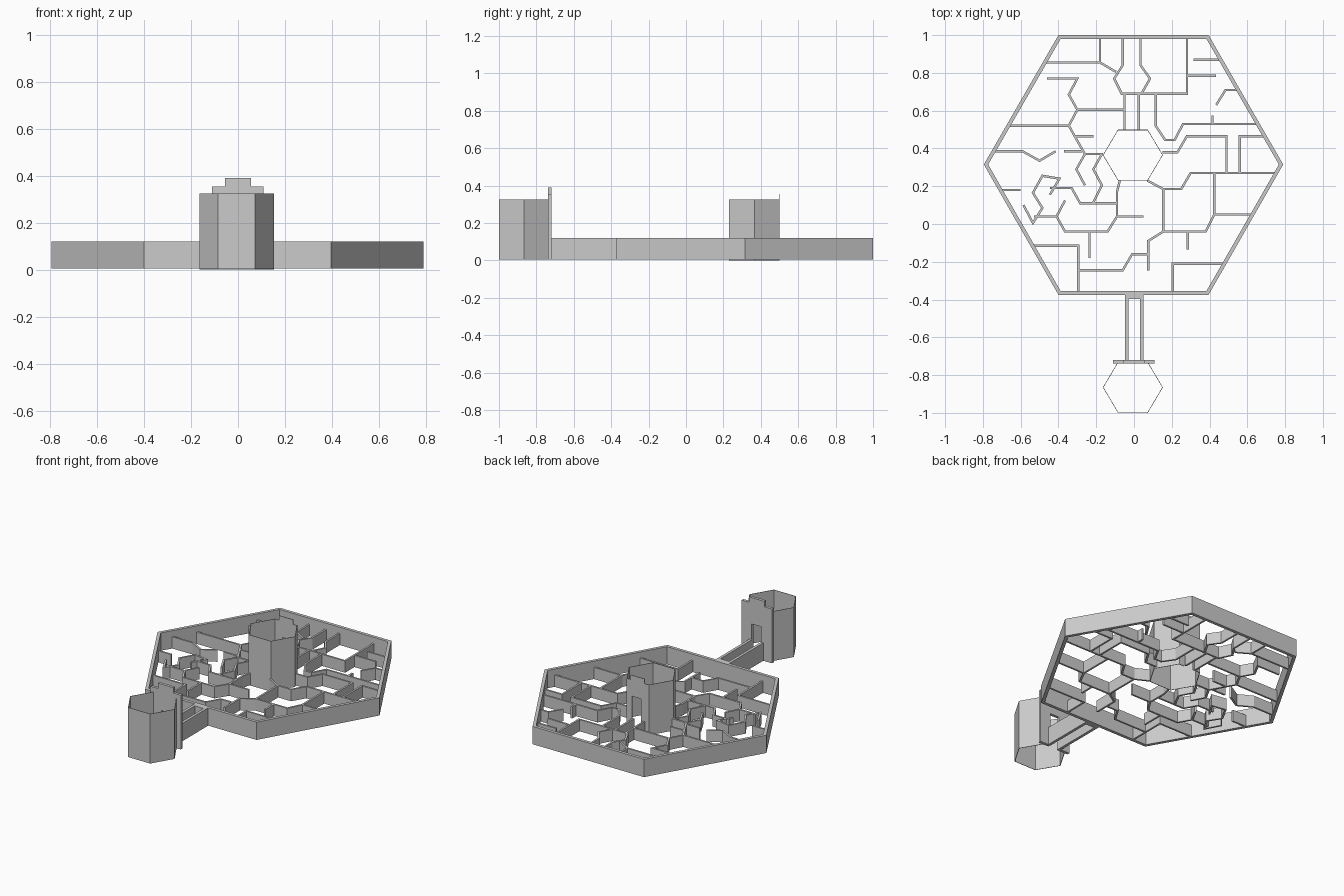
import bpy
import bmesh
from mathutils import Vector

cube = bpy.data.objects.get("Cube")
if cube:
    bpy.data.objects.remove(cube)

grey = bpy.data.materials.new("stone grey")
grey.use_nodes = True
colour = (0.6, 0.6, 0.6, 1)
grey.diffuse_color = colour
grey.node_tree.nodes["Principled BSDF"].inputs["Base Color"].default_value = colour

BASE = 0.005
RIM_TOP = 0.12
MAZE_TOP = 0.08
TOWER_TOP = 0.325


def finish(name, bm):
    bmesh.ops.recalc_face_normals(bm, faces=bm.faces)
    mesh = bpy.data.meshes.new(name)
    bm.to_mesh(mesh)
    bm.free()
    mesh.materials.append(grey)
    obj = bpy.data.objects.new(name, mesh)
    bpy.context.collection.objects.link(obj)
    return obj


def mitre(points, i, closed):
    """Sideways vector at a path point, lengthened at corners."""
    n = len(points)
    sides = []
    for a, b in ((i - 1, i), (i, i + 1)):
        if closed or (a >= 0 and b < n):
            d = (points[b % n] - points[a % n]).normalized()
            sides.append(Vector((-d.y, d.x)))
    total = sum(sides, Vector((0, 0))).normalized()
    return total / max(total.dot(sides[0]), 0.3)


def add_wall(bm, path, bottom, top, left, right, closed=False):
    """Upright wall of even thickness along a path."""
    points = [Vector(p) for p in path]
    rings = []
    for i, p in enumerate(points):
        m = mitre(points, i, closed)
        corners = ((left, bottom), (left, top), (right, top), (right, bottom))
        rings.append([bm.verts.new((*(p + m * s), z)) for s, z in corners])
    pairs = list(zip(rings, rings[1:]))
    if closed:
        pairs.append((rings[-1], rings[0]))
    else:
        bm.faces.new(rings[0])
        bm.faces.new(rings[-1])
    for r, s in pairs:
        for k in range(4):
            j = (k + 1) % 4
            bm.faces.new((r[k], r[j], s[j], s[k]))


def wall(name, path, top, thickness, bottom=BASE, closed=False):
    bm = bmesh.new()
    add_wall(bm, path, bottom, top, thickness, 0, closed)
    return finish(name, bm)


def maze(name, *paths):
    bm = bmesh.new()
    for path in paths:
        add_wall(bm, path, BASE, MAZE_TOP, 0.006, -0.006)
    return finish(name, bm)


def plate(name, outline, y, depth):
    """Upright plate from an x-z outline."""
    bm = bmesh.new()
    face = bm.faces.new([bm.verts.new((x, y, z)) for x, z in outline])
    new = bmesh.ops.extrude_face_region(bm, geom=[face])["geom"]
    verts = [v for v in new if isinstance(v, bmesh.types.BMVert)]
    bmesh.ops.translate(bm, verts=verts, vec=(0, depth, 0))
    return finish(name, bm)


def doorway(left, right, bottom, crest):
    """Outline with a door notch and a stepped crest."""
    door = [(-.03, bottom), (-.03, .22), (.035, .22), (.035, bottom)]
    return [(left, bottom)] + door + [(right, bottom)] + crest


# Outer hexagonal rim
wall("outer_rim", [(-.795, .315), (-.4, -.375), (.395, -.375),
                   (.79, .315), (.395, 1), (-.4, 1)],
     RIM_TOP, 0.02, closed=True)

# Maze walls, back right
maze("maze_back_right",
     [(-.06, .99), (-.06, .84), (-.105, .77), (-.065, .69), (.28, .69), (.28, .99)],
     [(.035, .99), (.035, .84), (.085, .77), (.04, .69)],
     [(-.05, .69), (-.05, .5)],
     [(.025, .69), (.025, .5)],
     [(.115, .69), (.115, .52), (.165, .445), (.215, .445), (.26, .53), (.66, .53)],
     [(.415, .575), (.415, .53)],
     [(.435, .63), (.485, .71), (.545, .71)],
     [(.315, .87), (.46, .87)],
     [(.28, .785), (.435, .785)],
     [(.15, .38), (.23, .38), (.28, .465), (.49, .465), (.49, .27)],
     [(.56, .27), (.56, .465), (.695, .465)])

# Maze walls, back left
maze("maze_back_left",
     [(-.47, .855), (-.18, .855)],
     [(-.18, .99), (-.18, .855), (-.095, .805)],
     [(-.46, .77), (-.3, .77), (-.345, .685), (-.3, .605), (-.05, .605)],
     [(-.3, .605), (-.345, .52), (-.665, .52)],
     [(-.345, .52), (-.26, .37), (-.305, .29), (-.26, .205)],
     [(-.31, .465), (-.215, .465)],
     [(-.26, .37), (-.165, .37)],
     [(-.37, .385), (-.275, .385)],
     [(-.745, .385), (-.59, .385), (-.5, .335), (-.415, .385)],
     [(-.17, .37), (-.215, .29), (-.17, .205), (-.215, .115)])

# Maze walls, front left
maze("maze_front_left",
     [(-.445, .155), (-.395, .24), (-.485, .255), (-.535, .165),
      (-.485, .085), (-.535, .005), (-.585, .1)],
     [(-.445, .19), (-.33, .19), (-.285, .11), (-.09, .11)],
     [(-.075, .23), (-.09, .17), (-.09, .04), (-.14, -.04), (-.365, -.04),
      (-.41, .04), (-.53, .04)],
     [(-.09, .04), (.05, .04)],
     [(-.365, .125), (-.41, .04)],
     [(-.235, -.04), (-.235, -.18)],
     [(-.705, .18), (-.6, .18)],
     [(-.545, -.115), (-.295, -.115), (-.295, -.365)],
     [(-.295, -.245), (-.06, -.245), (-.01, -.16), (.075, -.16)])

# Maze walls, front right
maze("maze_front_right",
     [(.075, -.245), (.075, -.09), (.155, -.04), (.38, -.04), (.425, .05), (.625, .05)],
     [(.155, -.04), (.155, .185), (.07, .23)],
     [(.155, .185), (.25, .185), (.3, .27), (.755, .27)],
     [(.425, .05), (.425, .27)],
     [(.285, -.04), (.285, -.135)],
     [(.205, -.365), (.205, -.21), (.475, -.21)])

# Thin open hexagonal towers
for name, y, bottom in (("centre", 0.365, 0), ("entrance", -0.865, BASE)):
    half = 0.135
    wall(name + "_tower",
         [(-.085, y + half), (-.165, y), (-.085, y - half),
          (.073, y - half), (.153, y), (.073, y + half)],
         TOWER_TOP, 0.003, bottom)

# Doored back of the centre tower
plate("centre_tower_door_wall",
      doorway(-.085, .073, 0, [(.073, TOWER_TOP), (.045, TOWER_TOP), (.045, .355),
                               (-.055, .355), (-.055, TOWER_TOP), (-.085, TOWER_TOP)]),
      0.496, 0.004)

# Stepped gate behind the entrance tower
plate("entrance_gate",
      doorway(-.11, .108, BASE, [(.108, .355), (.055, .355), (.055, .39),
                                 (-.055, .39), (-.055, .355), (-.11, .355)]),
      -0.738, 0.018)

# Corridor joining the gate to the rim
for name, x in (("left", -0.03), ("right", 0.05)):
    wall("corridor_wall_" + name, [(x, -.722), (x, -.375)], RIM_TOP, 0.018)
wall("corridor_threshold", [(-.035, -.398), (.035, -.398)], RIM_TOP, 0.023)
